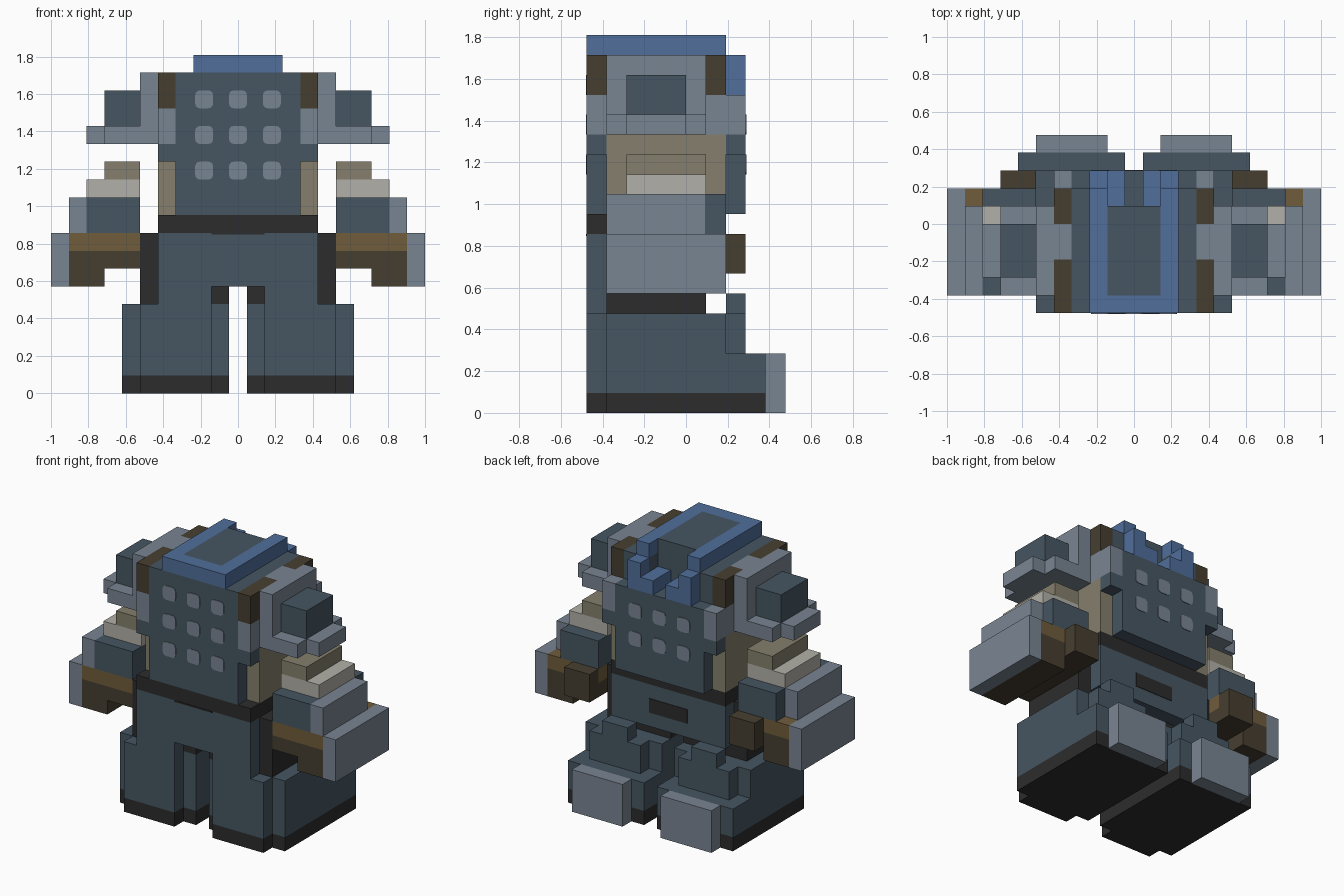
import bpy
import bmesh

UNIT = 2 / 21      # one grid cell
THIN = 0.04        # thickness of painted plates, in cells

cube = bpy.data.objects.get("Cube")
if cube:
    bpy.data.objects.remove(cube, do_unlink=True)


def material(name, *rgb):
    color = [((c / 255 + 0.055) / 1.055) ** 2.4 for c in rgb] + [1]
    mat = bpy.data.materials.new(name)
    mat.use_nodes = True
    mat.diffuse_color = color
    shader = next(n for n in mat.node_tree.nodes if n.type == "BSDF_PRINCIPLED")
    shader.inputs["Base Color"].default_value = color
    return mat


slate = material("slate", 70, 86, 98)
steel = material("steel", 121, 133, 146)
olive = material("olive", 133, 127, 108)
ivory = material("ivory", 178, 176, 168)
tan = material("tan", 112, 92, 60)
brown = material("dark brown", 70, 62, 48)
black = material("charcoal", 44, 44, 44)
blue = material("bright blue", 80, 110, 155)


def block(name, mat, xs, ys, zs, mirror=False, round_axis=None):
    """Axis-aligned block given in grid cells."""
    bm = bmesh.new()
    bmesh.ops.create_cube(bm, size=1)
    for v in bm.verts:
        v.co = [UNIT * (lo if c < 0 else hi)
                for c, (lo, hi) in zip(v.co, (xs, ys, zs))]
    if round_axis is not None:
        edges = [e for e in bm.edges
                 if abs(e.verts[0].co[round_axis] - e.verts[1].co[round_axis]) > 1e-6]
        bmesh.ops.bevel(bm, geom=edges, offset=UNIT / 4, segments=3,
                        profile=0.5, affect="EDGES")
    mesh = bpy.data.meshes.new(name)
    bm.to_mesh(mesh)
    bm.free()
    mesh.materials.append(mat)
    obj = bpy.data.objects.new(name, mesh)
    bpy.context.collection.objects.link(obj)
    if mirror:
        obj.modifiers.new("Mirror", "MIRROR").use_mirror_merge = False
    return obj


def pair(name, mat, xs, ys, zs):
    """Mirrored pair; column n starts half a cell before n."""
    return block(name, mat, [x - 0.5 for x in xs], ys, zs, mirror=True)


def middle(name, mat, half, ys, zs):
    """Block centred on x = 0."""
    half -= 0.5
    return block(name, mat, (-half, half), ys, zs)


# Boots
pair("soles", black, (1, 7), (-4, 4), (0, 1))
pair("sole_heels", black, (2, 6), (-5, -4), (0, 1))
pair("boot_shafts", slate, (1, 7), (-4, 2), (1, 5))
pair("boot_heels", slate, (2, 6), (-5, -4), (1, 5))
pair("boot_insteps", slate, (1, 7), (2, 4), (1, 3))
pair("toe_caps", steel, (2, 6), (4, 5), (0, 3))
pair("knee_guards", slate, (2, 6), (2, 3), (3, 5))
pair("knee_guard_tops", slate, (3, 5), (2, 3), (5, 6))

# Trousers and belt
pair("leg_cores", black, (2, 6), (-4, 1), (5, 9))
pair("inner_legs", black, (1, 2), (-4, 1), (5, 6))
pair("trouser_panels", slate, (2, 5), (-5, -4), (5, 9))
pair("trouser_rear_panels", slate, (2, 5), (1, 2), (6, 9))
middle("trouser_centre", slate, 2, (-5, 2), (6, 9))
middle("belt", black, 5, (-5, 2), (9, 10))
middle("belt_drop", black, 2, (-5 - THIN, -5), (8.9, 9))
middle("rear_patch", black, 2, (2, 2 + THIN), (7, 8))

# Torso
middle("torso_core", olive, 5, (-4, 2), (10, 14))
for side, ys in (("front", (-5, -4)), ("rear", (2, 3))):
    middle(side + "_lower_plate", slate, 4, ys, (10, 13))
    middle(side + "_plate_band", slate, 5, ys, (13, 14))
middle("chest", slate, 4, (-5, 3), (14, 16))
middle("upper_chest", slate, 2, (-5, 1), (16, 18))
pair("upper_chest_sides", slate, (2, 4), (-5, 2), (16, 18))
pair("chest_corners", steel, (4, 5), (-5, 3), (14, 16))
pair("front_straps", brown, (4, 5), (-5, -2), (16, 18))
pair("strap_buckles", steel, (4, 5), (-2, 0), (16, 18))
pair("rear_straps", brown, (4, 5), (0, 2), (16, 18))

# Studs on the torso plates
for side, ys, rows in (("front", (-5 - THIN, -5), 3), ("rear", (3, 3 + THIN), 2)):
    for row in range(rows):
        for col in (-2, 0, 2):
            z = 12 + 2 * row
            block(f"{side}_stud", steel, (col * 0.95 - 0.5, col * 0.95 + 0.5),
                  ys, (z, z + 1), round_axis=1)

# Collar
middle("collar_panel", slate, 2, (-4, 1), (18, 19))
middle("collar_front", blue, 2, (-5, -4), (18, 19))
pair("collar_rails", blue, (2, 3), (-5, 2), (18, 19))
pair("collar_hooks", blue, (2, 3), (2, 3), (16, 18))
pair("collar_hook_tips", blue, (1, 2), (1, 3), (16, 17))

# Shoulders
pair("shoulder_plates", steel, (5, 6), (-4, 1), (14, 18))
pair("shoulder_lips", steel, (6, 8), (-4, 1), (14, 15))
pair("shoulder_lip_ends", steel, (8, 9), (-3, 0), (14, 15))
pair("shoulder_pads", slate, (6, 8), (-3, 0), (15, 17))

# Arms and gloves
pair("upper_sleeves", olive, (6, 8), (-3, 1), (12, 13))
pair("sleeve_cuffs", ivory, (6, 9), (-3, 1), (11, 12))
pair("forearms", slate, (6, 9), (-4, 2), (9, 11))
pair("forearm_guards", steel, (9, 10), (-4, 1), (9, 11))
pair("glove_bands", tan, (6, 10), (-4, 2), (8, 9))
pair("palms", brown, (6, 10), (-4, 2), (7, 8))
pair("fingers", brown, (8, 10), (-4, 2), (6, 7))
pair("thumbs", brown, (6, 8), (2, 3), (7, 9))
pair("hand_guards", steel, (10, 11), (-4, 2), (6, 9))
